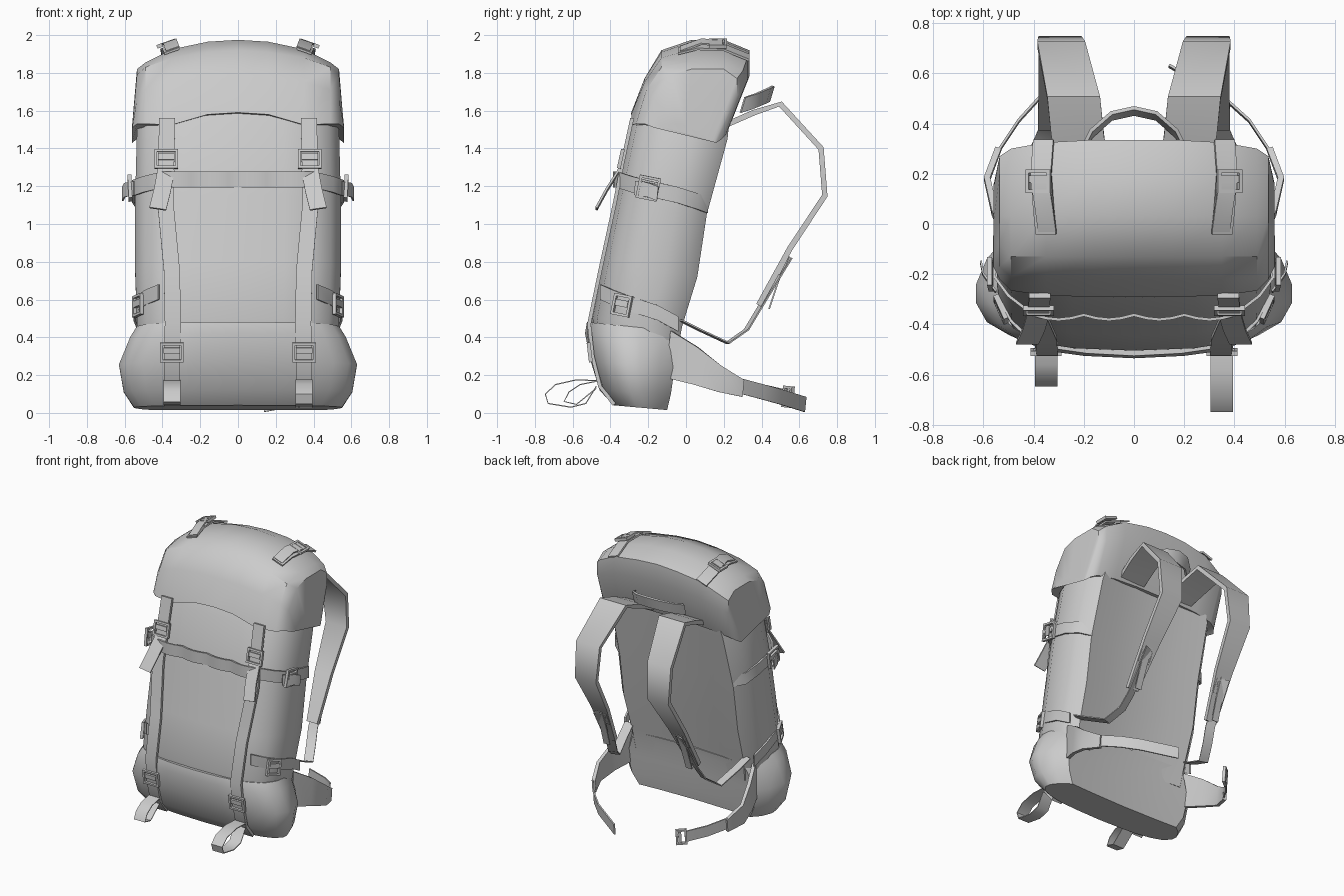
import bpy, bmesh, math
from mathutils import Vector, Matrix


def finish(bm, name, mirror=False, angle=40):
    bmesh.ops.recalc_face_normals(bm, faces=bm.faces)
    me = bpy.data.meshes.new(name)
    bm.to_mesh(me)
    bm.free()
    ob = bpy.data.objects.new(name, me)
    bpy.context.collection.objects.link(ob)
    if mirror:
        ob.modifiers.new("mirror", "MIRROR")
    bpy.ops.object.select_all(action="DESELECT")
    ob.select_set(True)
    bpy.context.view_layer.objects.active = ob
    bpy.ops.object.shade_smooth_by_angle(angle=math.radians(angle))
    return ob


def loft(name, rings, mirror=False, angle=40):
    """Skin closed rings and cap both ends."""
    bm = bmesh.new()
    vs = [[bm.verts.new(p) for p in r] for r in rings]
    n = len(vs[0])
    for a, b in zip(vs, vs[1:]):
        for i in range(n):
            j = (i + 1) % n
            bm.faces.new((a[i], a[j], b[j], b[i]))
    bm.faces.new(vs[0])
    bm.faces.new(vs[-1])
    return finish(bm, name, mirror, angle)


def ribbon(name, pts, side=(1, 0, 0), width=0.09, thick=0.012, mirror=False):
    """Flat strap along a path; width may be one number or one per point."""
    pts = [Vector(p) for p in pts]
    s = Vector(side).normalized()
    rings = []
    for i, p in enumerate(pts):
        tan = pts[min(i + 1, len(pts) - 1)] - pts[max(i - 1, 0)]
        n = tan.cross(s).normalized() * thick / 2
        h = s * (width[i] if isinstance(width, (list, tuple)) else width) / 2
        rings.append([p + h + n, p - h + n, p - h - n, p + h - n])
    return loft(name, rings, mirror, 50)


def buckle(name, c, u, v, w=0.11, h=0.09, mirror=True):
    """Rectangular frame with a middle bar; u is across, v along the strap."""
    u, v = Vector(u).normalized(), Vector(v).normalized()
    n = u.cross(v).normalized()
    v = n.cross(u)
    rot = Matrix((u, v, n)).transposed().to_4x4()
    b = 0.014
    bars = [(-w/2, 0, b, h + b), (w/2, 0, b, h + b), (0, -h/2, w, b),
            (0, h/2, w, b), (0, 0.01, w * 0.8, h * 0.35)]
    bm = bmesh.new()
    for x, y, sx, sy in bars:
        m = (Matrix.Translation(c) @ rot @ Matrix.Translation((x, y, 0))
             @ Matrix.Diagonal((sx, sy, 0.02, 1)))
        bmesh.ops.create_cube(bm, size=1, matrix=m)
    return finish(bm, name, mirror, 30)


def sack(name, sections, half):
    """Loft tilted sections (front y, z, back y, z, half width)."""
    prof = half + [(-x, t) for x, t in half[-2:0:-1]]
    rings = []
    for yf, zf, yb, zb, w in sections:
        rings.append([(x * w, yf + t * (yb - yf), zf + t * (zb - zf)) for x, t in prof])
    return loft(name, rings)


# main sack
sack("main_body",
     [(-.46, .35, -.05, .30, .52), (-.49, .50, -.02, .46, .535), (-.43, .80, .06, .72, .545),
      (-.36, 1.15, .11, 1.05, .545), (-.28, 1.53, .22, 1.45, .535), (-.18, 1.70, .24, 1.65, .47)],
     [(0, -.03), (.45, -.01), (.72, .04), (.9, .16), (1, .38), (1, .65), (.97, .85),
      (.85, 1), (.5, .95), (0, .92)])

# bulging bottom compartment
sack("bottom_pouch",
     [(-.38, .04, -.10, .015, .55), (-.45, .12, -.08, .10, .605), (-.495, .27, -.06, .24, .63),
      (-.525, .42, -.04, .38, .57), (-.515, .48, -.03, .43, .535)],
     [(0, -.02), (.35, 0), (.6, .04), (.8, .13), (.93, .24), (1, .42), (1, .58), (.93, .82),
      (.82, 1), (.5, .97), (0, .95)])

# lid: arched profiles from the centre outward, mirrored to the other side
lid = [
    (0, [(-.29, 1.59), (-.22, 1.77), (-.13, 1.92), (.03, 1.975), (.2, 1.975), (.335, 1.92), (.335, 1.78), (.22, 1.50)]),
    (.16, [(-.29, 1.58), (-.22, 1.77), (-.13, 1.91), (.03, 1.965), (.2, 1.965), (.335, 1.91), (.335, 1.78), (.22, 1.50)]),
    (.35, [(-.285, 1.525), (-.22, 1.75), (-.13, 1.88), (.03, 1.925), (.2, 1.925), (.325, 1.88), (.325, 1.76), (.22, 1.49)]),
    (.49, [(-.265, 1.53), (-.21, 1.71), (-.13, 1.83), (.03, 1.855), (.2, 1.855), (.3, 1.81), (.3, 1.70), (.21, 1.47)]),
    (.535, [(-.22, 1.53), (-.17, 1.66), (-.08, 1.79), (.03, 1.82), (.2, 1.82), (.27, 1.77), (.27, 1.68), (.19, 1.45)]),
    (.56, [(-.17, 1.51), (-.14, 1.52), (-.06, 1.53), (0, 1.52), (.1, 1.47), (.14, 1.44), (.15, 1.435), (.16, 1.43)])]
full = [(-x, p) for x, p in lid[:0:-1]] + lid
loft("lid", [[(x, y, z) for y, z in p] for x, p in full])

# front vertical straps with hanging ends and buckles
ribbon("front_strap", [(.375, -.285, 1.56), (.38, -.335, 1.33), (.385, -.375, 1.12),
                       (.35, -.455, .75), (.345, -.513, .47), (.35, -.495, .30), (.35, -.455, .14),
                       (.35, -.38, .045)], width=.085, thick=.02, mirror=True)
ribbon("front_strap_end", [(.38, -.35, 1.29), (.40, -.42, 1.18), (.425, -.475, 1.08)],
       (1, 0, .15), mirror=True)
buckle("front_upper_buckle", (.38, -.345, 1.345), (1, 0, 0), (0, .22, 1))
buckle("front_lower_buckle", (.35, -.51, .32), (1, 0, 0), (0, -.12, 1))

# loose webbing loops at the bottom front
for label, x, loop in (
        ("right", .35, [(-.46, .17), (-.58, .175), (-.69, .15), (-.745, .10), (-.73, .05),
                        (-.61, .03), (-.53, .05), (-.475, .14)]),
        ("left", -.35, [(-.46, .17), (-.56, .15), (-.62, .11), (-.645, .06), (-.58, .045), (-.475, .13)])):
    ribbon("loose_loop_" + label, [(x, y, z) for y, z in loop], width=.09, thick=.006)

# compression strap round the front, with slack ripples
half = [(i * .05, -.362 - .018 * abs(math.sin(i * math.pi / 4)), 1.235) for i in range(1, 9)]
half += [(.5, -.285, 1.21), (.555, -.21, 1.19), (.555, -.05, 1.155), (.53, .06, 1.12), (.46, .112, 1.10)]
path = [(-x, y, z) for x, y, z in half[::-1]] + [(0, -.362, 1.235)] + half
ribbon("compression_strap", path, (0, 0, 1), .085)
buckle("compression_buckle", (.572, -.20, 1.19), (0, 1, -.2), (.05, .2, 1), .10, .11)
ribbon("compression_strap_end", [(.55, -.27, 1.19), (.60, -.2, 1.18), (.61, -.15, 1.16)],
       (0, .1, 1), .075, .008, True)

# lower side straps
ribbon("side_strap", [(.42, -.452, .64), (.49, -.385, .61), (.535, -.29, .575),
                      (.548, -.15, .53), (.525, -.04, .47)], (0, 0, 1), .08, .012, True)
buckle("side_buckle", (.53, -.34, .57), (.45, 1, -.2), (0, .2, 1), .09, .10)

# lid straps and buckles
ribbon("lid_strap", [(.35, -.04, 1.915), (.36, .06, 1.94), (.37, .2, 1.935),
                     (.36, .335, 1.88)], (1, 0, -.35), .085, .012, True)
ribbon("lid_strap_end", [(.375, .17, 1.96), (.36, .08, 1.965), (.345, -.03, 1.925)],
       (1, 0, -.35), .075, .01, True)
buckle("lid_buckle", (.38, .17, 1.955), (1, 0, -.35), (0, 1, 0), .09, .08)

# padded shoulder straps
ribbon("shoulder_strap", [(.20, .20, 1.52), (.225, .36, 1.59), (.24, .50, 1.635), (.29, .715, 1.40),
                          (.295, .735, 1.15), (.315, .55, .87), (.34, .385, .57)],
       width=[.20, .21, .21, .19, .17, .13, .085], thick=.03, mirror=True)
ribbon("shoulder_webbing", [(.33, .55, .82), (.345, .38, .54), (.37, .32, .44), (.42, .22, .37),
                            (.46, .07, .44), (.48, -.03, .49)],
       (1, .35, 0), .065, .008, True)
ribbon("shoulder_webbing_end", [(.325, .545, .83), (.33, .49, .70), (.335, .44, .55)],
       width=.05, thick=.008, mirror=True)
buckle("shoulder_buckle", (.325, .51, .78), (1, 0, 0), (0, .5, 1), .09, .09)

# grab handle
ribbon("grab_handle", [(-.20, .30, 1.63), (-.17, .36, 1.65), (-.09, .43, 1.68), (0, .45, 1.69),
                       (.09, .43, 1.68), (.17, .36, 1.65), (.20, .30, 1.63)],
       (0, .3, 1), .085, .015)

# hip belt pads, webbing tails and end buckle
ribbon("hip_belt_pad", [(.50, -.09, .31), (.555, .05, .25), (.585, .18, .18), (.54, .30, .13)],
       (0, .1, 1), [.25, .20, .14, .09], .025, True)
ribbon("hip_belt_tail_right", [(.56, .26, .15), (.46, .41, .11), (.36, .50, .085), (.14, .63, .045)],
       (0, .1, 1), .08, .01)
ribbon("hip_belt_tail_left", [(-.56, .26, .15), (-.46, .41, .11), (-.36, .52, .085)],
       (0, .1, 1), .08, .01)
buckle("hip_belt_buckle", (-.34, .54, .085), (0, .1, 1), (1, .8, 0), .10, .06, False)
